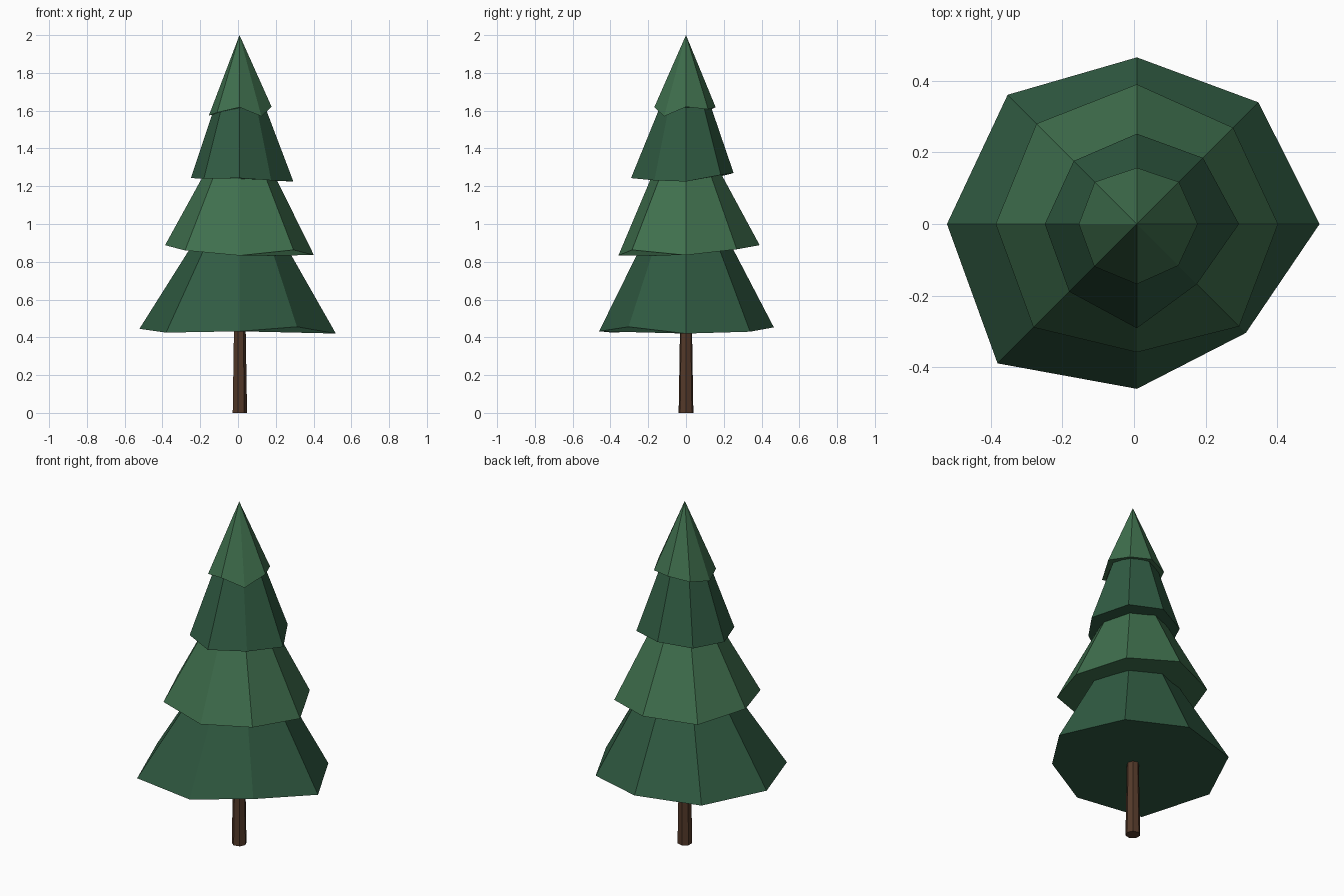
import bpy, bmesh
from math import cos, sin, tau

if "Cube" in bpy.data.objects:
    bpy.data.objects.remove(bpy.data.objects["Cube"])

AXIS_X = 0.008


def material(name, rgb):
    m = bpy.data.materials.new(name)
    m.diffuse_color = (*rgb, 1)
    m.use_nodes = True
    m.node_tree.nodes["Principled BSDF"].inputs["Base Color"].default_value = m.diffuse_color
    return m


def lofted(name, mat, bottom, top):
    """Faceted solid between two rings of (radius, z); a one-point top is an apex."""
    bm = bmesh.new()
    n = len(bottom)

    def ring(points):
        return [bm.verts.new((AXIS_X + r * cos(tau * i / n), r * sin(tau * i / n), z))
                for i, (r, z) in enumerate(points)]

    low, high = ring(bottom), ring(top)
    bm.faces.new(low[::-1])
    if len(high) > 1:
        bm.faces.new(high)
    for i in range(n):
        j = (i + 1) % n
        if len(high) > 1:
            bm.faces.new((low[i], low[j], high[j], high[i]))
        else:
            bm.faces.new((low[i], low[j], high[0]))
    mesh = bpy.data.meshes.new(name)
    bm.to_mesh(mesh)
    bm.free()
    mesh.materials.append(mat)
    obj = bpy.data.objects.new(name, mesh)
    bpy.context.collection.objects.link(obj)
    return obj


bark = material("bark", (0.09, 0.042, 0.023))
dark = material("dark_needles", (0.03, 0.105, 0.055))
light = material("light_needles", (0.05, 0.16, 0.075))

# Trunk: slim seven-sided taper
lofted("trunk", bark, [(0.04, 0)] * 7, [(0.03, 0.6)] * 7)

# Foliage tiers: uneven eight-point hems, rim radii and heights counter-clockwise from +x
tiers = [
    ("foliage_bottom", dark,
     (0.51, 0.48, 0.465, 0.51, 0.53, 0.55, 0.46, 0.43),
     (0.42, 0.43, 0.453, 0.45, 0.445, 0.425, 0.432, 0.456), [(0.18, 1.0)] * 8),
    ("foliage_lower_middle", light,
     (0.394, 0.38, 0.39, 0.396, 0.394, 0.408, 0.358, 0.404),
     (0.835, 0.866, 0.888, 0.87, 0.888, 0.86, 0.833, 0.863), [(0.14, 1.35)] * 8),
    ("foliage_upper_middle", dark,
     (0.285, 0.261, 0.252, 0.249, 0.257, 0.267, 0.291, 0.237),
     (1.225, 1.26, 1.27, 1.25, 1.243, 1.24, 1.243, 1.231), [(0.105, 1.7)] * 8),
    ("foliage_top", light,
     (0.17, 0.166, 0.157, 0.166, 0.162, 0.168, 0.168, 0.164),
     (1.62, 1.607, 1.618, 1.6, 1.575, 1.59, 1.618, 1.57), [(0, 2.0)]),
]
for name, mat, radii, heights, top in tiers:
    lofted(name, mat, list(zip(radii, heights)), top)
